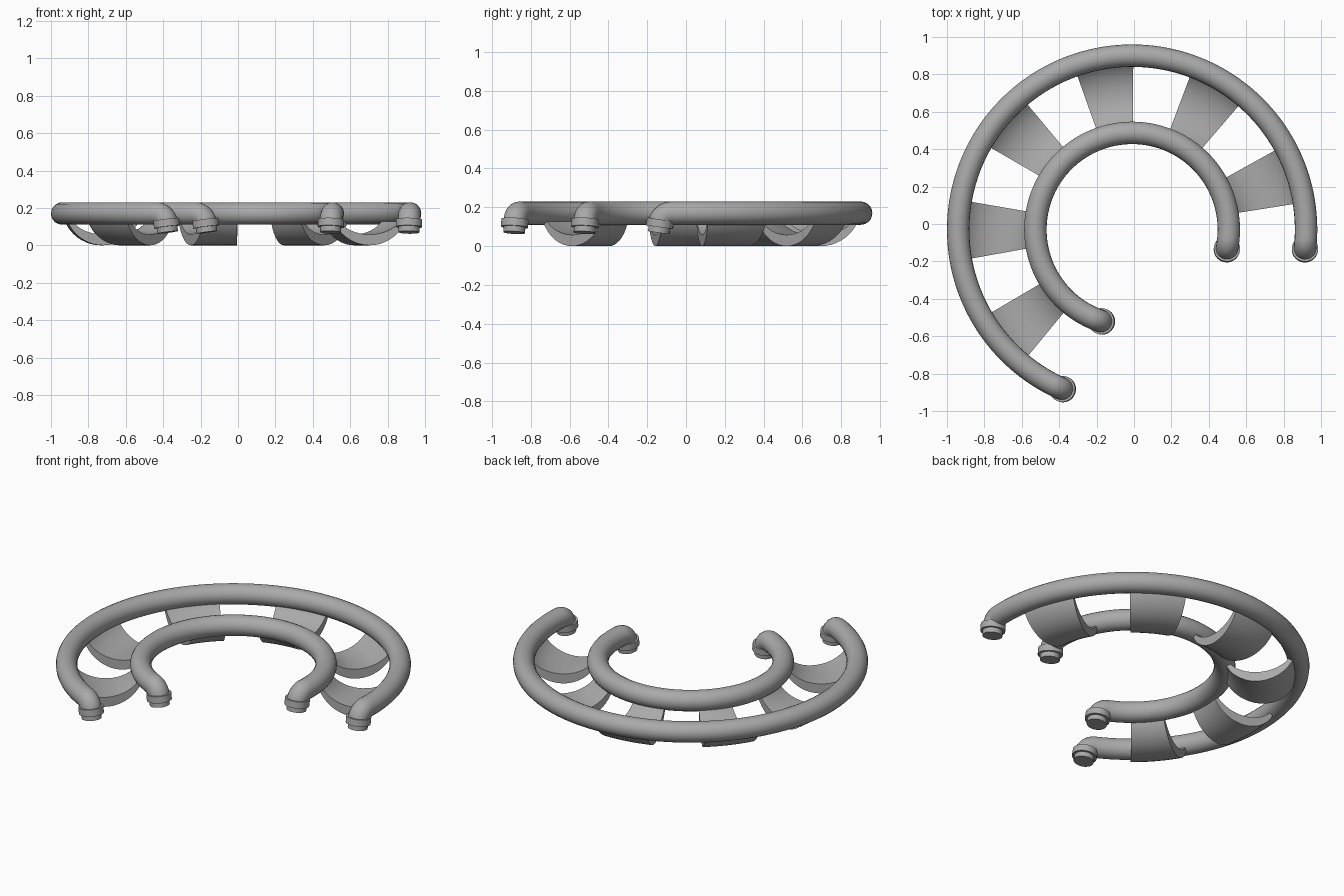
import bpy
import bmesh
from math import sin, cos, pi, radians
from mathutils import Vector, Matrix

cube = bpy.data.objects.get("Cube")
if cube:
    bpy.data.objects.remove(cube, do_unlink=True)

CENTRE = Vector((-0.01, -0.03, 0))
RAIL_Z, RAIL_R = 0.17, 0.06
ELBOW = 0.058
ELBOW_TURN = radians(82)

grey = bpy.data.materials.new("plain grey")
grey.use_nodes = True
grey.diffuse_color = (0.4, 0.4, 0.4, 1)
grey.node_tree.nodes["Principled BSDF"].inputs["Base Color"].default_value = (0.4, 0.4, 0.4, 1)


def finish(obj):
    bpy.ops.object.select_all(action="DESELECT")
    bpy.context.view_layer.objects.active = obj
    obj.select_set(True)
    if obj.type == "CURVE":
        bpy.ops.object.convert(target="MESH")
        obj = bpy.context.object
    obj.data.materials.clear()
    obj.data.materials.append(grey)
    bpy.ops.object.shade_smooth_by_angle(angle=radians(35))


def link(name, data):
    obj = bpy.data.objects.new(name, data)
    bpy.context.collection.objects.link(obj)
    return obj


def polar(radius, angle, z):
    return CENTRE + Vector((radius * cos(angle), radius * sin(angle), z))


def elbow_points(radius, angle, direction):
    """Points bending downward past the end of the ring."""
    points = []
    for i in range(1, 11):
        turn = ELBOW_TURN * i / 10
        a = angle + direction * ELBOW * sin(turn) / radius
        points.append(polar(radius, a, RAIL_Z - ELBOW * (1 - cos(turn))))
    return points


def fitting(name, tip, axis):
    """Collar and narrower foot at a rail end."""
    bm = bmesh.new()
    for radius, start, end in ((0.07, -0.018, 0.022), (0.056, 0.0, 0.051)):
        place = (Matrix.Translation(tip + axis * (start + end) / 2)
                 @ axis.to_track_quat("Z", "Y").to_matrix().to_4x4())
        bmesh.ops.create_cone(bm, cap_ends=True, segments=40, radius1=radius,
                              radius2=radius, depth=end - start, matrix=place)
    mesh = bpy.data.meshes.new(name)
    bm.to_mesh(mesh)
    bm.free()
    finish(link(name, mesh))


def rail(name, radius, first, last):
    # Open ring whose two ends curl down
    inset = ELBOW * sin(ELBOW_TURN) / radius
    a0, a1 = radians(first) + inset, radians(last) - inset
    head = elbow_points(radius, a0, -1)
    tail = elbow_points(radius, a1, 1)
    ring = [polar(radius, a0 + (a1 - a0) * i / 120, RAIL_Z) for i in range(121)]
    path = head[::-1] + ring + tail
    curve = bpy.data.curves.new(name, "CURVE")
    curve.dimensions = "3D"
    curve.bevel_depth = RAIL_R
    curve.bevel_resolution = 8
    curve.use_fill_caps = True
    spline = curve.splines.new("POLY")
    spline.points.add(len(path) - 1)
    for point, co in zip(spline.points, path):
        point.co = (*co, 1)
    finish(link(name, curve))
    for side, a, sign in (("left", a0, -1), ("right", a1, 1)):
        tip = elbow_points(radius, a, sign)[-1]
        end = a + sign * inset
        along = Vector((-sin(end), cos(end), 0)) * sign
        axis = along * cos(ELBOW_TURN) - Vector((0, 0, sin(ELBOW_TURN)))
        fitting(f"{name}_{side}_fitting", tip, axis)


def slat(name, middle):
    # Crescent cross-section revolved through a short angle
    mid_r, arc_r, steps = 0.7225, 0.21, 24
    lower, upper = [], []
    for i in range(steps + 1):
        t = pi + pi * i / steps
        lower.append((mid_r + arc_r * cos(t), arc_r + arc_r * sin(t)))
        upper.append((mid_r + 0.198 * cos(t), arc_r + 0.152 * sin(t)))
    profile = lower + upper[::-1]
    count, slices = len(profile), 8
    bm = bmesh.new()
    rings = []
    for k in range(slices + 1):
        a = radians(middle - 10 + 20 * k / slices)
        rings.append([bm.verts.new(polar(r, a, z)) for r, z in profile])
    for a, b in zip(rings, rings[1:]):
        for i in range(count):
            j = (i + 1) % count
            bm.faces.new((a[i], a[j], b[j], b[i]))
    # End faces as strips across the crescent
    for ring in (rings[0], rings[-1]):
        for i in range(steps):
            bm.faces.new((ring[i], ring[i + 1], ring[-2 - i], ring[-1 - i]))
    bmesh.ops.recalc_face_normals(bm, faces=bm.faces)
    mesh = bpy.data.meshes.new(name)
    bm.to_mesh(mesh)
    bm.free()
    finish(link(name, mesh))


rail("outer_rail", 0.93, -6.4, 246.4)
rail("inner_rail", 0.517, -11.5, 251.6)
for n in range(6):
    slat(f"curved_slat_{n + 1}", 19 + 40.3 * n)
